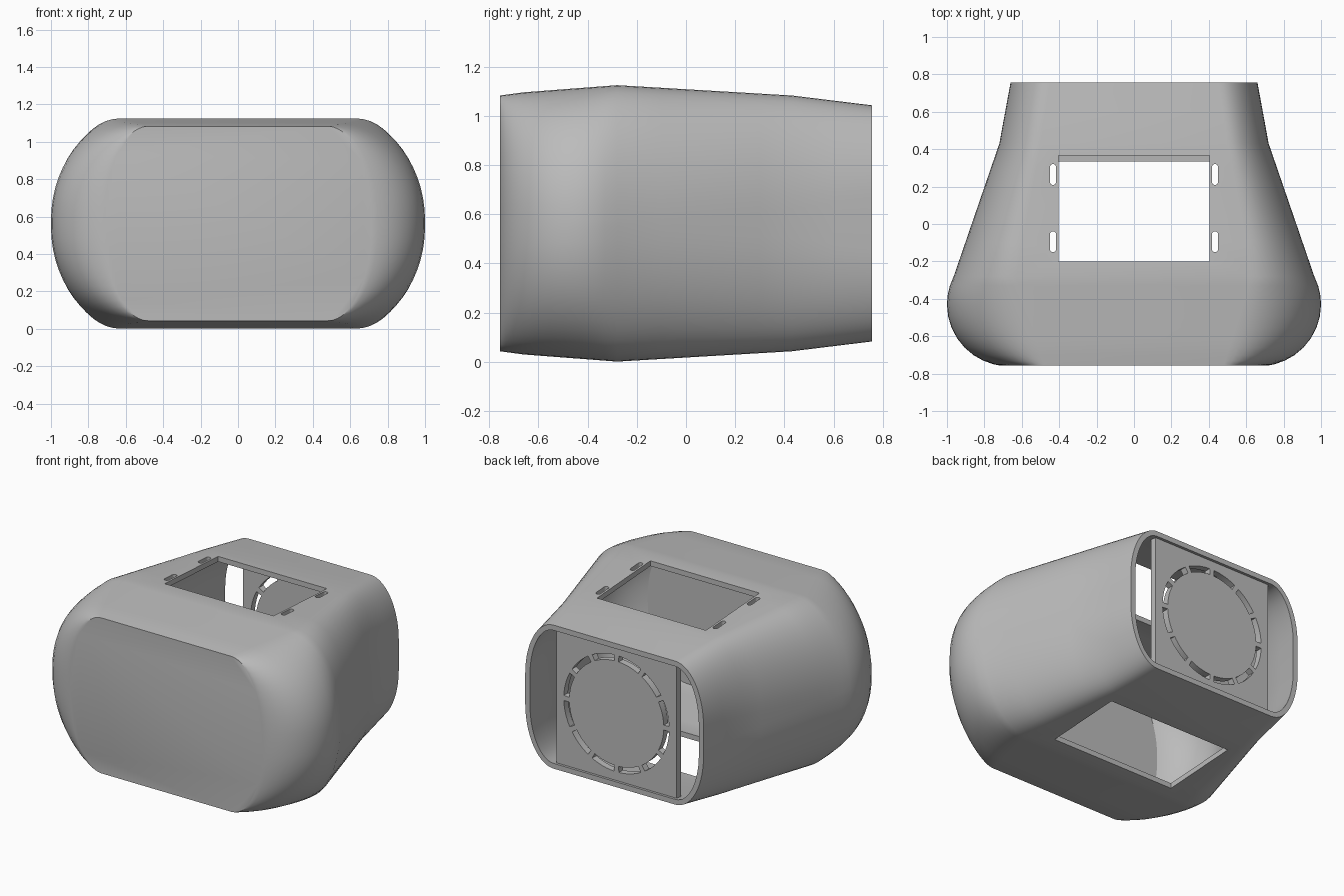
import bpy, bmesh, math
from mathutils import Matrix, Vector

cube = bpy.data.objects.get("Cube")
if cube:
    bpy.data.objects.remove(cube, do_unlink=True)

MID_Z, FRONT, BACK, WALL = 0.563, -0.757, 0.757, 0.035

grey = bpy.data.materials.new("plain grey")
grey.use_nodes = True
COLOUR = (0.5, 0.5, 0.5, 1)
grey.diffuse_color = COLOUR
grey.node_tree.nodes["Principled BSDF"].inputs["Base Color"].default_value = COLOUR


def interp(y, table):
    for (a, va), (b, vb) in zip(table, table[1:]):
        if y <= b:
            return va + (vb - va) * (y - a) / (b - a)
    return table[-1][1]


# Body profile along its depth
def half_width(y):
    if y < -0.28:
        return 0.67 + math.sqrt(0.33 ** 2 - (y + 0.43) ** 2)
    return interp(y, [(-0.28, 0.964), (0.43, 0.72), (BACK, 0.66)])


def half_height(y):
    return interp(y, [(FRONT, 0.52), (-0.66, 0.533), (-0.28, 0.562), (0.43, 0.52), (BACK, 0.48)])


def flat_half(y):
    return interp(y, [(FRONT, 0.48), (-0.28, 0.63), (0.43, 0.5), (BACK, 0.45)])


def corner_height(y):
    return interp(y, [(FRONT, 0.5), (-0.28, 0.55), (0.43, 0.46), (BACK, 0.38)])


def section(y, inset):
    w, h = half_width(y), half_height(y)
    cx, cz = flat_half(y), h - corner_height(y)
    rx, rz = w - cx - inset, h - cz - inset
    pts, n = [], 14
    for k, (sx, sz) in enumerate([(1, 1), (-1, 1), (-1, -1), (1, -1)]):
        for i in range(n + 1):
            a = math.pi / 2 * (k + i / n)
            pts.append((sx * cx + rx * math.cos(a), y, MID_Z + sz * cz + rz * math.sin(a)))
    return pts


def finish(name, bm):
    bmesh.ops.recalc_face_normals(bm, faces=bm.faces)
    me = bpy.data.meshes.new(name)
    bm.to_mesh(me)
    bm.free()
    me.materials.append(grey)
    ob = bpy.data.objects.new(name, me)
    bpy.context.collection.objects.link(ob)
    return ob


def prism(bm, pts, low, high, matrix=Matrix()):
    """Extrude a flat outline from low to high, then place it."""
    ends = [[bm.verts.new(matrix @ Vector((x, y, z))) for x, y in pts] for z in (low, high)]
    bm.faces.new(ends[0][::-1])
    bm.faces.new(ends[1])
    for i in range(len(pts)):
        j = (i + 1) % len(pts)
        bm.faces.new((ends[0][i], ends[0][j], ends[1][j], ends[1][i]))


def rect(x0, x1, y0, y1):
    return [(x0, y0), (x1, y0), (x1, y1), (x0, y1)]


def cut(target, bm):
    """Subtract the cutter mesh from the target and remove the cutter."""
    cutter = finish("cutter", bm)
    cutter.hide_render = True
    mod = target.modifiers.new("openings", "BOOLEAN")
    mod.operation, mod.solver, mod.object = "DIFFERENCE", "EXACT", cutter
    bpy.ops.object.select_all(action="DESELECT")
    bpy.context.view_layer.objects.active = target
    target.select_set(True)
    bpy.ops.object.modifier_apply(modifier=mod.name)
    bpy.data.objects.remove(cutter, do_unlink=True)


def smooth(ob):
    bpy.ops.object.select_all(action="DESELECT")
    bpy.context.view_layer.objects.active = ob
    ob.select_set(True)
    bpy.ops.object.shade_smooth_by_angle(angle=math.radians(30))


# Hollow shell: outer skin from front to back, then the inner skin back to front
curve_steps = [-0.43 - 0.327 * math.cos(math.pi / 2 * i / 8) for i in range(8)]
depths = curve_steps + [-0.43, -0.38, -0.33, -0.28, -0.1, 0.1, 0.3, 0.43, 0.6, BACK]
path = [(y, 0) for y in depths]
path += [(max(y, FRONT + WALL), WALL) for y in reversed(depths) if y > FRONT + WALL]
path.append((FRONT + WALL, WALL))
bm = bmesh.new()
rings = [[bm.verts.new(p) for p in section(y, inset)] for y, inset in path]
for a, b in zip(rings, rings[1:]):
    for i in range(len(a)):
        j = (i + 1) % len(a)
        bm.faces.new((a[i], a[j], b[j], b[i]))
bm.faces.new(rings[0])
bm.faces.new(rings[-1])
shell = finish("shell", bm)

# Top window, bottom window and the four mounting slots
bm = bmesh.new()
prism(bm, rect(-0.403, 0.403, -0.2, 0.365), 0.8, 1.4)
prism(bm, rect(-0.46, 0.46, -0.2, 0.335), -0.2, 0.3)
for sx in (-1, 1):
    for cy in (-0.095, 0.265):
        outline = []
        for i in range(18):
            a = math.pi * (i if i < 9 else i - 1) / 8
            end = 0.04 if i < 9 else -0.04
            outline.append((sx * 0.433 + 0.016 * math.cos(a), cy + end + 0.016 * math.sin(a)))
        prism(bm, outline, 0.8, 1.4)
cut(shell, bm)
smooth(shell)

# Rear panel, standing upright between floor and ceiling
upright = Matrix.Translation((0, 0, MID_Z)) @ Matrix.Rotation(math.pi / 2, 4, "X")
bm = bmesh.new()
prism(bm, rect(-0.445, 0.445, -0.462, 0.462), -0.735, -0.69, upright)
panel = finish("rear_panel", bm)

# Ring of curved vent slots
bm = bmesh.new()
SLOTS = 12
for k in range(SLOTS):
    start = math.tau * k / SLOTS + 0.045
    angles = [start + (math.tau / SLOTS - 0.09) * i / 6 for i in range(7)]
    outline = [(0.39 * math.cos(a), 0.39 * math.sin(a)) for a in angles]
    outline += [(0.35 * math.cos(a), 0.35 * math.sin(a)) for a in reversed(angles)]
    prism(bm, outline, -0.9, -0.5, upright)
cut(panel, bm)
smooth(panel)
